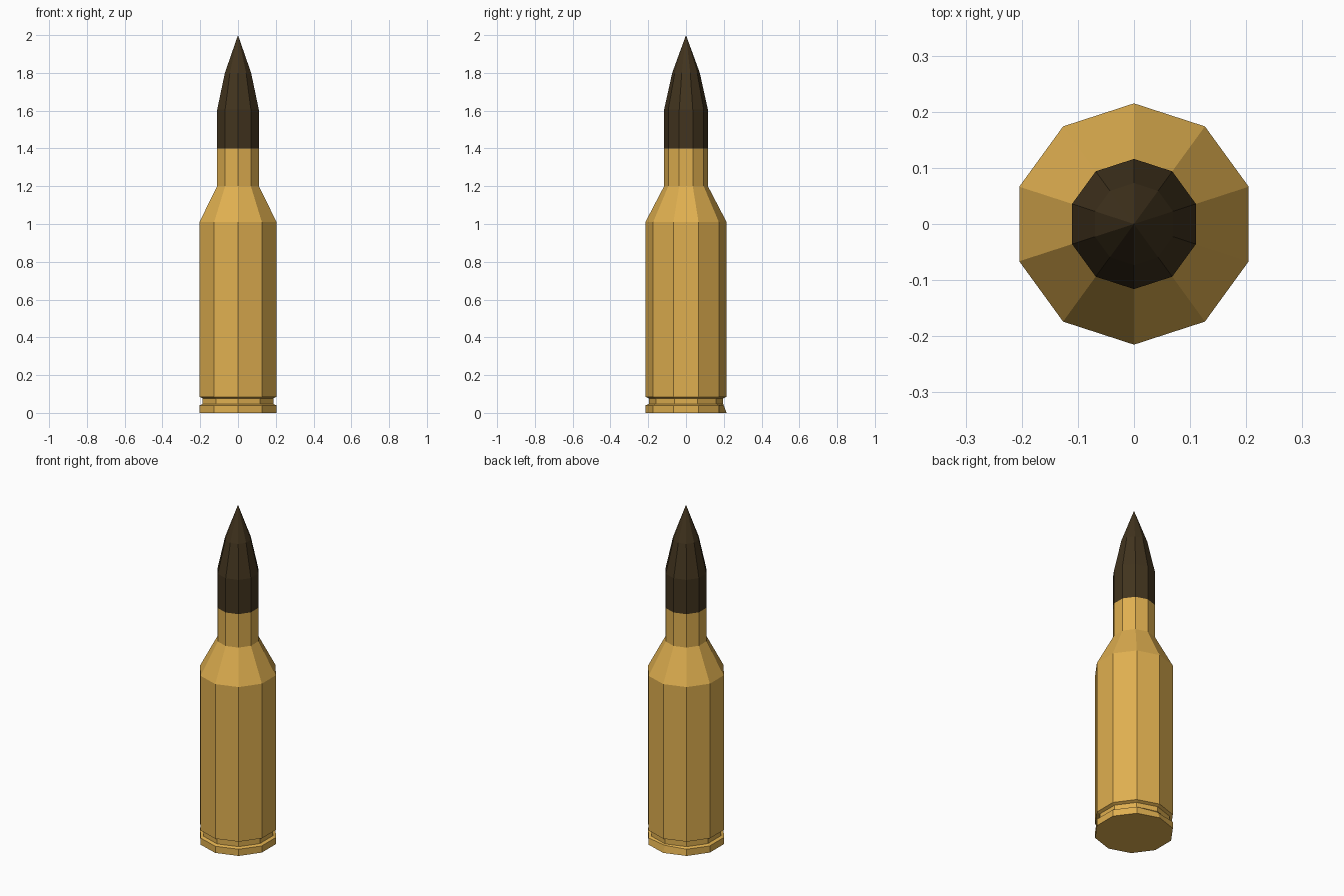
import bpy, bmesh
from math import cos, sin, pi

if "Cube" in bpy.data.objects:
    bpy.data.objects.remove(bpy.data.objects["Cube"])

SIDES = 10


def material(name, color):
    m = bpy.data.materials.new(name)
    m.diffuse_color = (*color, 1)
    m.use_nodes = True
    m.node_tree.nodes["Principled BSDF"].inputs["Base Color"].default_value = m.diffuse_color
    return m


def lathe(name, profile, mat, cap_bottom=False):
    """Revolve (radius, z) points into a flat ten-sided solid; radius 0 is a tip."""
    bm = bmesh.new()
    rings = []
    for r, z in profile:
        if r == 0:
            rings.append([bm.verts.new((0, 0, z))] * SIDES)
        else:
            angles = [pi / 2 + 2 * pi * i / SIDES for i in range(SIDES)]
            rings.append([bm.verts.new((r * cos(a), r * sin(a), z)) for a in angles])
    for low, high in zip(rings, rings[1:]):
        for i in range(SIDES):
            j = (i + 1) % SIDES
            quad = [low[i], low[j], high[j], high[i]]
            bm.faces.new(list(dict.fromkeys(quad)))
    if cap_bottom:
        bm.faces.new(rings[0][::-1])
    mesh = bpy.data.meshes.new(name)
    bm.to_mesh(mesh)
    bm.free()
    mesh.materials.append(mat)
    obj = bpy.data.objects.new(name, mesh)
    bpy.context.collection.objects.link(obj)
    return obj


brass = material("brass", (0.74, 0.43, 0.08))
dark = material("dark_metal", (0.054, 0.034, 0.013))

# Case: rim, extractor groove, body, shoulder and neck
case = lathe("case", [
    (0.215, 0), (0.215, 0.04), (0.197, 0.047), (0.197, 0.077), (0.215, 0.085),
    (0.215, 1.01), (0.116, 1.2), (0.116, 1.4)], brass, cap_bottom=True)

# Small nick in the rear corner of the rim
case.data.vertices[SIDES].co.y = 0.2

# Bullet: straight shank, then a two-step point
lathe("bullet", [(0.116, 1.4), (0.116, 1.605), (0.073, 1.8), (0, 2.0)], dark)
